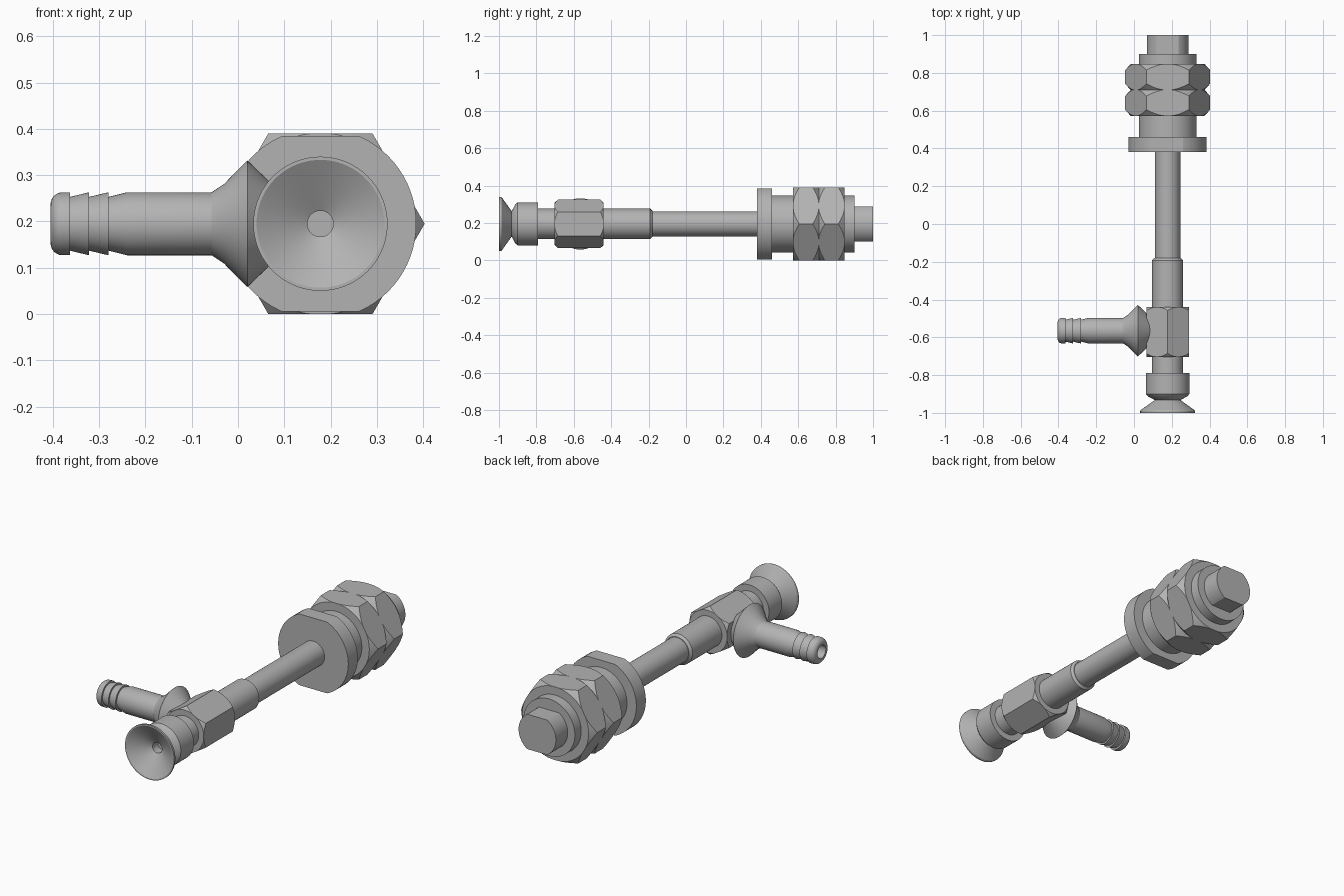
import bpy, bmesh, math
from mathutils import Vector, Matrix

cube = bpy.data.objects.get("Cube")
if cube:
    bpy.data.objects.remove(cube)

# Single grey metal
metal = bpy.data.materials.new("grey_metal")
metal.use_nodes = True
GREY = (0.45, 0.45, 0.45, 1)
metal.diffuse_color = GREY
metal.node_tree.nodes["Principled BSDF"].inputs["Base Color"].default_value = GREY

AXIS_X, AXIS_Z = 0.178, 0.195     # centre line of the main stem
PORT_Y = -0.565                   # centre line of the hose port


def turned(name, profile, along="y", flats=(), flat_dist=0.0):
    """Revolve (position, radius) points, then mill flats at the given angles."""
    bm = bmesh.new()
    if along == "y":
        origin, axis = Vector((AXIS_X, 0, AXIS_Z)), Vector((0, 1, 0))
    else:
        origin, axis = Vector((0, PORT_Y, AXIS_Z)), Vector((1, 0, 0))
    up = Vector((0, 0, 1))
    verts = [bm.verts.new(origin + axis * t + up * r) for t, r in profile]
    edges = [bm.edges.new(pair) for pair in zip(verts, verts[1:])]
    bmesh.ops.spin(bm, geom=verts + edges, cent=origin, axis=axis,
                   angle=math.tau, steps=72, use_merge=False)
    bmesh.ops.remove_doubles(bm, verts=bm.verts, dist=0.00005)
    bmesh.ops.recalc_face_normals(bm, faces=bm.faces)
    for deg in flats:
        normal = Vector((math.cos(math.radians(deg)), 0, math.sin(math.radians(deg))))
        bmesh.ops.bisect_plane(bm, geom=bm.verts[:] + bm.edges[:] + bm.faces[:],
                               plane_co=origin + normal * flat_dist,
                               plane_no=normal, clear_outer=True)
        rim = [e for e in bm.edges if e.is_boundary]
        bmesh.ops.holes_fill(bm, edges=rim, sides=0)
    bmesh.ops.recalc_face_normals(bm, faces=bm.faces)
    mesh = bpy.data.meshes.new(name)
    bm.to_mesh(mesh)
    bm.free()
    mesh.materials.append(metal)
    obj = bpy.data.objects.new(name, mesh)
    bpy.context.collection.objects.link(obj)
    bpy.ops.object.select_all(action="DESELECT")
    obj.select_set(True)
    bpy.context.view_layer.objects.active = obj
    bpy.ops.object.shade_smooth_by_angle(angle=math.radians(22))
    return obj


def rod(name, start, end, radius, bevel=0.0, **kw):
    """Solid cylinder, optionally chamfered on its far end."""
    pts = [(start, 0), (start, radius), (end - bevel, radius)]
    if bevel:
        pts.append((end, radius - bevel))
    return turned(name, pts + [(end, 0)], **kw)


def hex_block(name, start, end, half_flat, chamfer, first_angle):
    """Hexagonal block whose corners are chamfered at both ends."""
    corner = half_flat * 1.17
    face = half_flat * 1.005
    pts = [(start, 0), (start, face), (start + chamfer, corner),
           (end - chamfer, corner), (end, face), (end, 0)]
    return turned(name, pts, flats=range(first_angle, 360, 60), flat_dist=half_flat)


# Mounting end: flange, threaded body, two nuts and flatted tip
turned("mounting_flange", [(0.38, 0), (0.38, 0.207), (0.46, 0.207), (0.46, 0)],
       flats=(90, 270), flat_dist=0.19)
rod("threaded_body", 0.45, 0.90, 0.152)
hex_block("front_nut", 0.573, 0.71, 0.195, 0.036, 30)
hex_block("rear_nut", 0.71, 0.847, 0.195, 0.036, 30)
rod("rear_tip", 0.89, 1.0, 0.11, flats=(90, 270), flat_dist=0.093)

# Stem
rod("plunger_rod", -0.20, 0.39, 0.067)
rod("stem_sleeve", -0.45, -0.18, 0.082, bevel=0.012)
hex_block("hex_fitting", -0.703, -0.44, 0.112, 0.02, 0)
rod("lower_neck", -0.80, -0.69, 0.082)

# Suction cup with a hollow cone and a central bore
turned("suction_cup", [
    (-0.79, 0), (-0.79, 0.115), (-0.90, 0.115), (-0.912, 0.105), (-0.932, 0.068),
    (-0.985, 0.142), (-0.99, 0.145), (-1.0, 0.145), (-1.0, 0.138),
    (-0.935, 0.028), (-0.89, 0.028), (-0.89, 0)])

# Side port: conical collar, tube, three barbs and a bored rounded tip
collar = [(0.09, 0), (0.09, 0.07), (0.02, 0.137), (-0.03, 0.086), (-0.057, 0.068)]
barbs = [(-0.24, 0.068)]
for edge in (-0.28, -0.322, -0.363):
    barbs += [(edge, 0.058), (edge, 0.068)]
tip = [(-0.405 + 0.026 * (1 - math.cos(a)), 0.042 + 0.026 * math.sin(a))
       for a in (math.radians(d) for d in (75, 60, 45, 30, 15, 0))]
bore = [(-0.405, 0.035), (-0.25, 0.035), (-0.25, 0)]
turned("hose_barb", collar + barbs + tip + bore, along="x")
